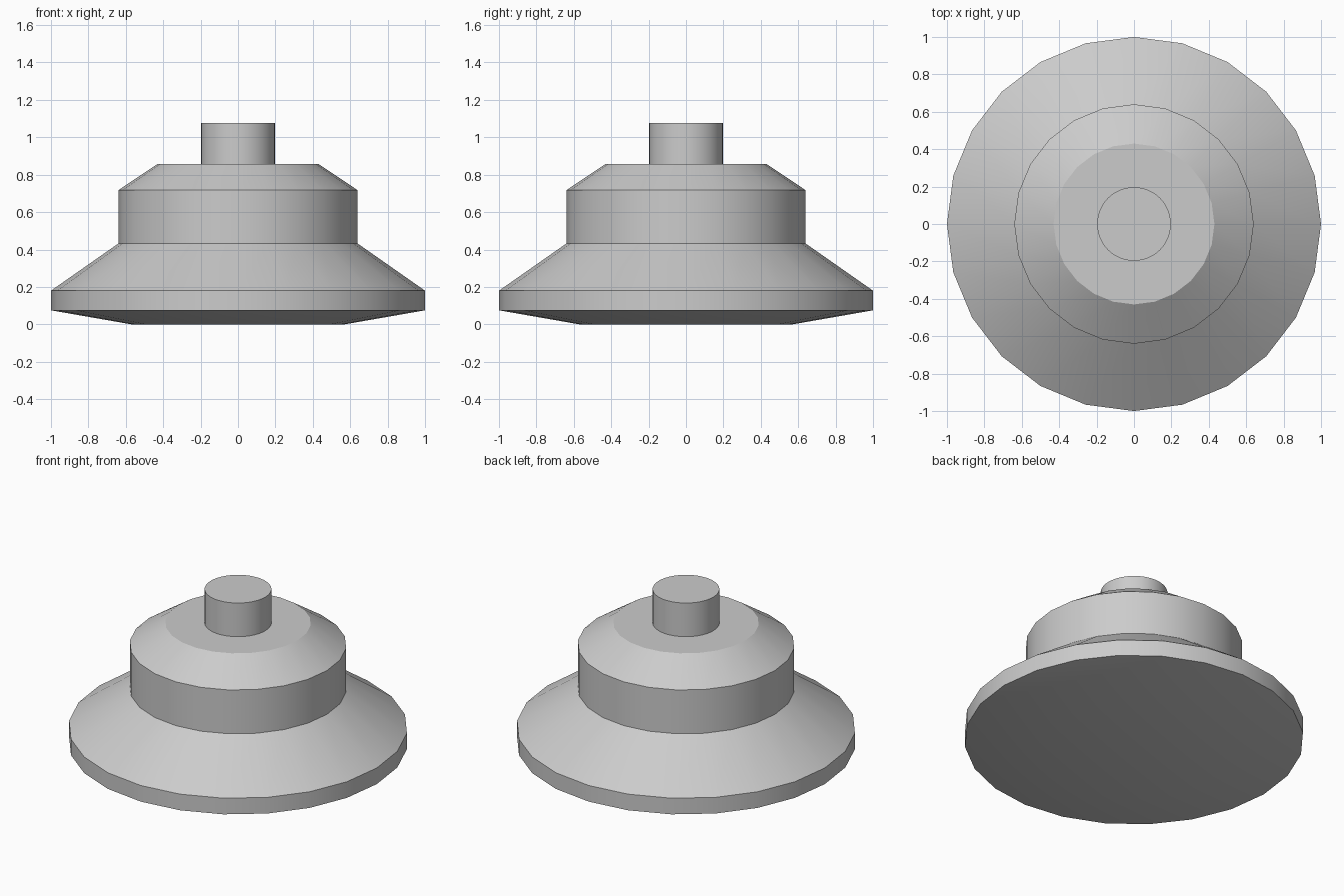
import bpy, bmesh
from math import cos, sin, tau, radians

cube = bpy.data.objects.get("Cube")
if cube:
    bpy.data.objects.remove(cube, do_unlink=True)

grey = bpy.data.materials.new("light_grey")
grey.use_nodes = True
colour = (0.6, 0.6, 0.6, 1)
grey.diffuse_color = colour
grey.node_tree.nodes["Principled BSDF"].inputs["Base Color"].default_value = colour


def lathe(name, profile, sides):
    """Turn a (radius, height) profile around z and cap both ends."""
    bm = bmesh.new()
    rings = [[bm.verts.new((r * cos(tau * i / sides), r * sin(tau * i / sides), z))
              for i in range(sides)] for r, z in profile]
    for low, high in zip(rings, rings[1:]):
        for i in range(sides):
            j = (i + 1) % sides
            bm.faces.new((low[i], low[j], high[j], high[i]))
    bm.faces.new(rings[0][::-1])
    bm.faces.new(rings[-1])
    mesh = bpy.data.meshes.new(name)
    bm.to_mesh(mesh)
    bm.free()
    mesh.materials.append(grey)
    obj = bpy.data.objects.new(name, mesh)
    bpy.context.collection.objects.link(obj)
    bpy.ops.object.select_all(action="DESELECT")
    obj.select_set(True)
    bpy.context.view_layer.objects.active = obj
    bpy.ops.object.shade_smooth_by_angle(angle=radians(30))
    return obj


# Stepped body: shallow underside, rim, flared skirt, drum and sloped shoulder
lathe("stepped_body", [(0.57, 0), (1, 0.075), (1, 0.18), (0.64, 0.432),
                       (0.64, 0.717), (0.43, 0.858)], 24)

# Round stem standing on the flat top
lathe("top_stem", [(0.197, 0.858), (0.197, 1.077)], 48)
